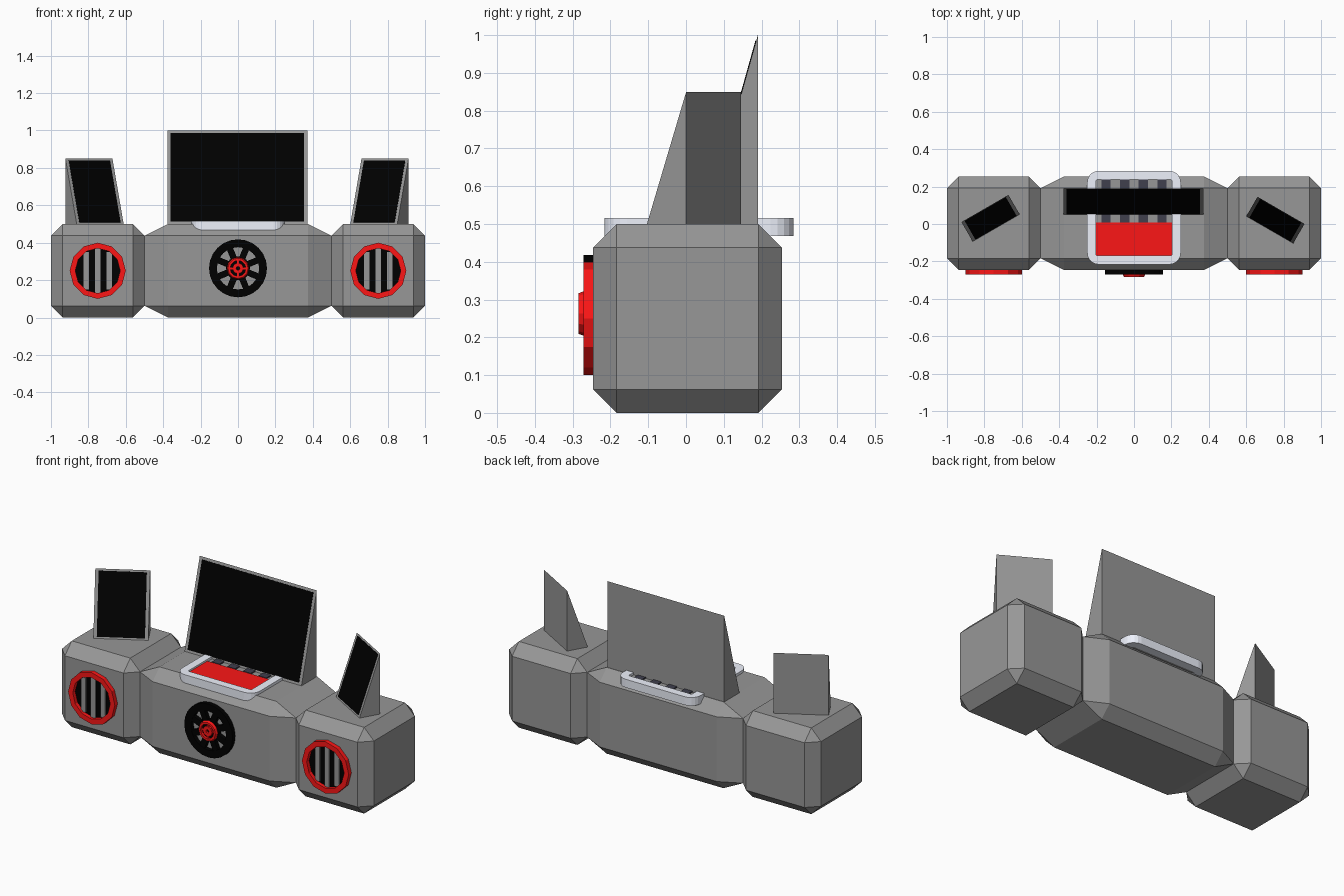
import bpy, bmesh
from math import sin, cos, pi, radians
from mathutils import Matrix, Vector

if "Cube" in bpy.data.objects:
    bpy.data.objects.remove(bpy.data.objects["Cube"])


def material(name, rgb):
    m = bpy.data.materials.new(name)
    m.diffuse_color = (*rgb, 1)
    m.use_nodes = True
    m.node_tree.nodes["Principled BSDF"].inputs["Base Color"].default_value = m.diffuse_color
    return m


GREY = material("dark_grey", (0.31, 0.31, 0.31))
RED = material("red", (0.98, 0.008, 0.008))
BLACK = material("black", (0.0, 0.0, 0.0))
SILVER = material("silver", (0.86, 0.89, 0.98))
SLATE = material("slate", (0.05, 0.05, 0.075))
FRONT = Matrix.Rotation(pi / 2, 4, 'X')   # local z becomes -y, local y becomes z


def finish(name, bm, mat=GREY, matrix=Matrix()):
    bm.transform(matrix)
    bmesh.ops.recalc_face_normals(bm, faces=bm.faces)
    me = bpy.data.meshes.new(name)
    bm.to_mesh(me)
    bm.free()
    ob = bpy.data.objects.new(name, me)
    me.materials.append(mat)
    bpy.context.collection.objects.link(ob)
    return ob


def add_box(bm, lo, hi, rot=Matrix()):
    lo, hi = Vector(lo), Vector(hi)
    m = rot @ Matrix.Translation((lo + hi) / 2) @ Matrix.Diagonal((*(hi - lo), 1))
    bmesh.ops.create_cube(bm, size=1, matrix=m)


def add_prism(bm, pts, lo, hi):
    n = len(pts)
    a, b = ([bm.verts.new((x, y, z)) for x, y in pts] for z in (lo, hi))
    bm.faces.new(a[::-1])
    bm.faces.new(b)
    for i in range(n):
        j = (i + 1) % n
        bm.faces.new((a[i], a[j], b[j], b[i]))


def add_ring(bm, outer, inner, lo, hi, top=None):
    loops = [[bm.verts.new((x, y, z)) for x, y in pts]
             for pts, z in ((outer, lo), (top or outer, hi), (inner, hi), (inner, lo))]
    n = len(outer)
    for k in range(4):
        p, q = loops[k], loops[(k + 1) % 4]
        for i in range(n):
            j = (i + 1) % n
            bm.faces.new((p[i], p[j], q[j], q[i]))


def circle(r, n):
    return [(r * sin(2 * pi * i / n), r * cos(2 * pi * i / n)) for i in range(n)]


def rounded(h, r, n=5):
    return [((h - r) * sx + r * cos(radians(a0 + 90 * i / n)),
             (h - r) * sy + r * sin(radians(a0 + 90 * i / n)))
            for sx, sy, a0 in ((1, 1, 0), (-1, 1, 90), (-1, -1, 180), (1, -1, 270))
            for i in range(n + 1)]


def chamfered_box(name, x, sx):
    bm = bmesh.new()
    bmesh.ops.create_cube(bm, size=0.5)
    bmesh.ops.bevel(bm, geom=bm.edges[:], offset=0.0625, segments=1,
                    affect='EDGES', profile=0.5)
    finish(name, bm, GREY, Matrix.Translation((x, 0.004, 0.25)) @ Matrix.Diagonal((sx, 1, 1, 1)))


def screen(name, width, depth, height, matrix):
    # wedge with vertical back at y = 0 and sloping front
    axes = Matrix(((0, 0, 1, 0), (1, 0, 0, 0), (0, 1, 0, 0), (0, 0, 0, 1)))
    bm = bmesh.new()
    add_prism(bm, [(-depth, 0), (0, 0), (0, height)], -width / 2, width / 2)
    finish(name + "_wedge", bm, GREY, matrix @ axes)
    # thin black panel on the slope, inset by a narrow border
    bm = bmesh.new()
    b, t = 0.025, 0.97
    lo = (-depth * (1 - b), height * b)
    hi = (-depth * (1 - t), height * t)
    e = 0.002
    add_prism(bm, [lo, hi, (hi[0] - e, hi[1] + e * depth / height),
                   (lo[0] - e, lo[1] + e * depth / height)],
              -width / 2 + 0.018, width / 2 - 0.018)
    finish(name + "_panel", bm, BLACK, matrix @ axes)


# cabinet
chamfered_box("centre_body", 0, 2)

for side, s in (("left", -1), ("right", 1)):
    chamfered_box(side + "_cabinet", 0.75 * s, 1)
    # speakers on the front
    place = Matrix.Translation((0.75 * s, -0.245, 0.25)) @ FRONT
    bm = bmesh.new()
    add_ring(bm, circle(0.15, 12), circle(0.12, 12), -0.005, 0.026)
    finish(side + "_speaker_ring", bm, RED, place)
    bm = bmesh.new()
    add_prism(bm, circle(0.121, 12), -0.005, 0.004)
    finish(side + "_speaker_back", bm, BLACK, place)
    bm = bmesh.new()
    for x, h in ((-0.062, 0.1), (0, 0.118), (0.062, 0.1)):
        add_box(bm, (x - 0.015, -h, 0), (x + 0.015, h, 0.012))
    finish(side + "_speaker_bars", bm, GREY, place)
    # angled side screens
    off = (-0.797, 0.083) if s < 0 else (0.786, 0.073)
    screen(side + "_screen", 0.29, 0.12, 0.35,
           Matrix.Translation((*off, 0.5)) @ Matrix.Rotation(radians(-30 * s), 4, 'Z'))

# central screen
screen("main_screen", 0.75, 0.14, 0.5, Matrix.Translation((-0.003, 0.19, 0.5)))

# front wheel: rim, spokes and hub
place = Matrix.Translation((0, -0.247, 0.263)) @ FRONT
bm = bmesh.new()
add_ring(bm, circle(0.155, 24), circle(0.113, 24), -0.004, 0.024)
add_prism(bm, circle(0.064, 16), -0.004, 0.022)
for i in range(8):
    add_box(bm, (-0.017, 0.04, -0.004), (0.017, 0.125, 0.022),
            Matrix.Rotation((i + 0.5) * pi / 4, 4, 'Z'))
finish("wheel", bm, BLACK, place)
bm = bmesh.new()
add_ring(bm, circle(0.062, 12), circle(0.042, 12), 0.015, 0.037, circle(0.054, 12))
add_ring(bm, circle(0.03, 8), circle(0.01, 8), 0.015, 0.034)
for i in range(4):
    add_box(bm, (-0.005, 0.025, 0.015), (0.005, 0.044, 0.03),
            Matrix.Rotation(i * pi / 2, 4, 'Z'))
finish("wheel_hub", bm, RED, place)

# top tray: silver frame, red plate and key strips
place = Matrix.Translation((0, 0.034, 0))
bm = bmesh.new()
add_ring(bm, rounded(0.25, 0.06), rounded(0.203, 0.008), 0.468, 0.516)
finish("tray_frame", bm, SILVER, place)
bm = bmesh.new()
add_box(bm, (-0.203, -0.203, 0.47), (0.203, -0.025, 0.506))
finish("tray_plate", bm, RED, place)
bm = bmesh.new()
add_box(bm, (-0.203, -0.025, 0.47), (0.203, 0.203, 0.502))
finish("key_bed", bm, GREY, place)
bm = bmesh.new()
for x in (-0.15, -0.05, 0.05, 0.15):
    add_box(bm, (x - 0.025, -0.025, 0.475), (x + 0.025, 0.203, 0.509))
finish("dark_keys", bm, SLATE, place)
